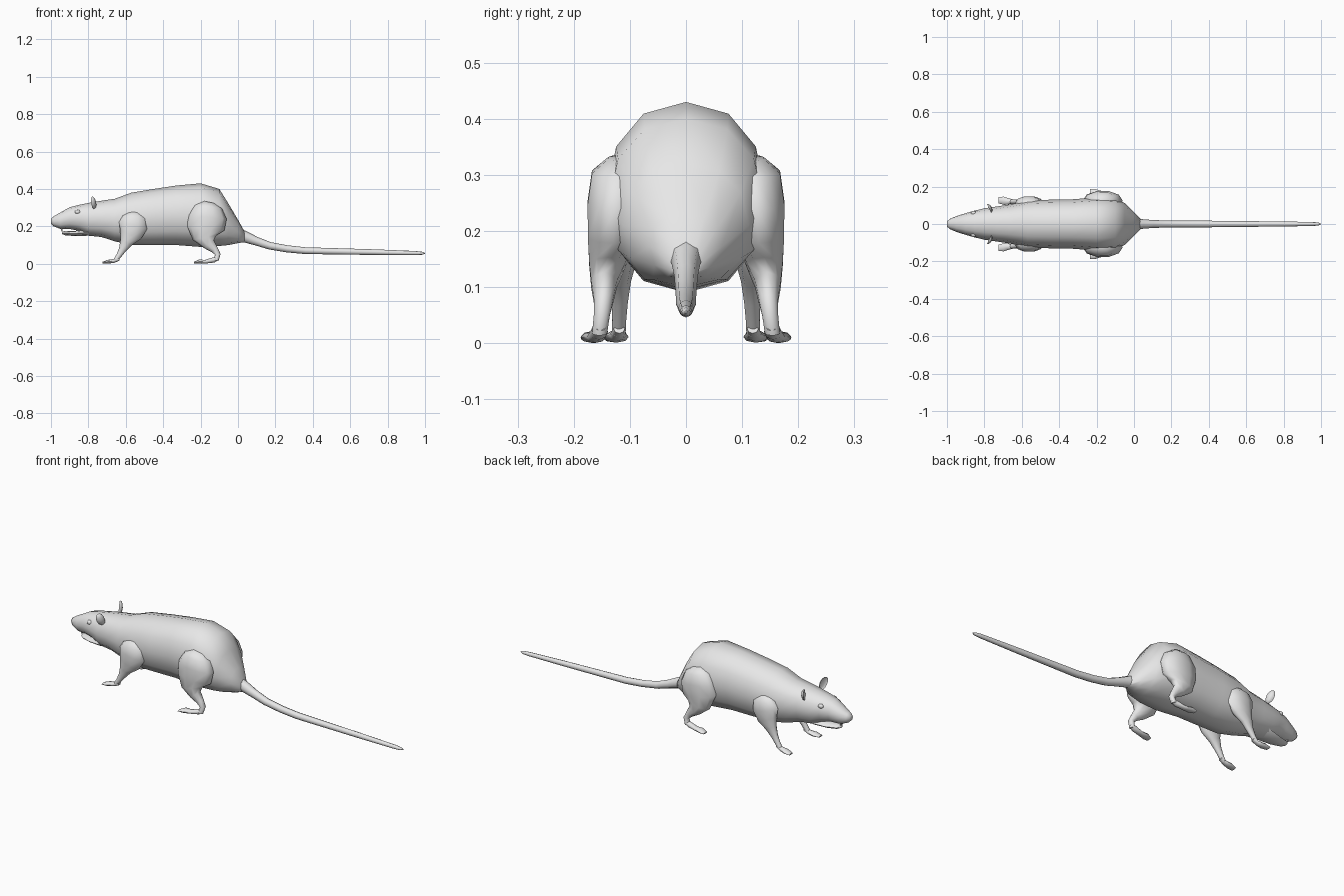
import bpy, bmesh, math
from mathutils import Vector, Matrix

grey = bpy.data.materials.new("grey_fur")
grey.diffuse_color = (0.8, 0.8, 0.8, 1)


def finish(name, bm, angle=60):
    bmesh.ops.recalc_face_normals(bm, faces=bm.faces)
    me = bpy.data.meshes.new(name)
    bm.to_mesh(me)
    bm.free()
    ob = bpy.data.objects.new(name, me)
    bpy.context.collection.objects.link(ob)
    me.materials.append(grey)
    bpy.ops.object.select_all(action='DESELECT')
    ob.select_set(True)
    bpy.context.view_layer.objects.active = ob
    bpy.ops.object.shade_smooth_by_angle(angle=math.radians(angle))
    return ob


def spow(v, p):
    return math.copysign(abs(v) ** p, v)


def tube(name, path, sides=8, side=1, upright=False, square=2.0):
    """Loft through (x, y, z, radius in the xz plane, radius along y)."""
    bm = bmesh.new()
    rings = []
    for i, (x, y, z, ru, ry) in enumerate(path):
        a, b = path[max(i - 1, 0)], path[min(i + 1, len(path) - 1)]
        t = Vector((1, 0, 0)) if upright else Vector((b[0] - a[0], 0, b[2] - a[2])).normalized()
        u = Vector((-t.z, 0, t.x))
        ring = []
        for k in range(sides):
            w = 2 * math.pi * k / sides
            c, s = spow(math.cos(w), 2 / square), spow(math.sin(w), 2 / square)
            p = Vector((x, y, z)) + u * ru * c + Vector((0, ry * s, 0))
            ring.append(bm.verts.new((p.x, p.y * side, max(p.z, 0))))
        rings.append(ring)
    for r, q in zip(rings, rings[1:]):
        for k in range(sides):
            j = (k + 1) % sides
            bm.faces.new((r[k], r[j], q[j], q[k]))
    bm.faces.new(rings[0])
    bm.faces.new(rings[-1])
    return finish(name, bm)


# Head and body: x, top, bottom, half width
profile = [
    (-1.0, .242, .215, .014), (-.985, .254, .20, .027), (-.95, .274, .186, .042),
    (-.90, .302, .186, .058), (-.85, .315, .176, .072), (-.80, .325, .15, .084),
    (-.73, .337, .143, .094), (-.66, .347, .12, .105), (-.57, .38, .10, .124),
    (-.45, .40, .10, .13), (-.33, .418, .10, .132), (-.20, .43, .09, .142),
    (-.10, .40, .095, .138), (-.05, .32, .10, .112), (0, .235, .11, .064),
    (.035, .172, .116, .028)]
tube("body", [(x, 0, (t + b) / 2, (t - b) / 2, w) for x, t, b, w in profile],
     sides=12, upright=True, square=2.2)

# Lower jaw, separated from the snout by the mouth gap
tube("lower_jaw", [(-.94, 0, .165, .006, .012), (-.925, 0, .164, .012, .026),
                   (-.87, 0, .162, .014, .042), (-.80, 0, .168, .018, .056),
                   (-.75, 0, .19, .02, .06)], upright=True)

# Tail
tube("tail", [(.0, 0, .155, .036, .034), (.04, 0, .143, .03, .026), (.10, 0, .12, .023, .021),
              (.17, 0, .096, .02, .019), (.26, 0, .08, .019, .018), (.36, 0, .07, .018, .018),
              (.73, 0, .062, .015, .014), (.95, 0, .057, .011, .011),
              (.985, 0, .056, .008, .008), (1.0, 0, .056, .002, .002)])

thigh = [(-.155, .115, .33, .03, .025), (-.16, .12, .305, .075, .05),
         (-.165, .125, .25, .105, .053), (-.172, .13, .19, .10, .047),
         (-.178, .14, .14, .065, .034), (-.155, .146, .105, .034, .024),
         (-.125, .147, .075, .02, .018), (-.108, .15, .05, .015, .015),
         (-.118, .154, .018, .014, .014)]
hind_foot = [(-.105, .152, .03, .008, .010), (-.13, .155, .02, .014, .016),
             (-.175, .16, .011, .010, .017), (-.21, .165, .011, .011, .023),
             (-.235, .17, .006, .004, .016)]
shoulder = [(-.55, .095, .28, .03, .02), (-.552, .108, .25, .065, .036),
            (-.56, .113, .205, .078, .037), (-.575, .116, .155, .06, .03),
            (-.598, .118, .115, .034, .021), (-.618, .118, .075, .02, .015),
            (-.638, .119, .042, .014, .013), (-.655, .12, .018, .011, .013)]
fore_foot = [(-.635, .119, .026, .009, .010), (-.665, .121, .015, .011, .015),
             (-.695, .124, .011, .010, .022), (-.725, .128, .006, .004, .017)]

for side, label in ((-1, "right"), (1, "left")):
    # Limbs and paws
    tube(label + "_hind_leg", thigh, 10, side)
    tube(label + "_hind_foot", hind_foot, 8, side)
    tube(label + "_front_leg", shoulder, 10, side)
    tube(label + "_front_foot", fore_foot, 8, side)

    # Cupped ear, hollow towards the front
    bm = bmesh.new()
    bmesh.ops.create_uvsphere(bm, u_segments=10, v_segments=6, radius=1)
    for v in bm.verts:
        if v.co.x < -.01:
            v.co.x *= -.3
    bmesh.ops.transform(bm, verts=bm.verts, matrix=(
        Matrix.Translation((-.775, side * .083, .326))
        @ Matrix.Rotation(side * math.radians(25), 4, 'Z')
        @ Matrix.Rotation(-side * math.radians(28), 4, 'X')
        @ Matrix.Diagonal((.016, .022, .036, 1))))
    finish(label + "_ear", bm)

    # Eye
    bm = bmesh.new()
    bmesh.ops.create_uvsphere(bm, u_segments=8, v_segments=6, radius=1)
    bmesh.ops.transform(bm, verts=bm.verts, matrix=(
        Matrix.Translation((-.857, side * .058, .277)) @ Matrix.Diagonal((.016, .012, .012, 1))))
    finish(label + "_eye", bm)

    # Incisors
    tube(label + "_upper_tooth", [(-.945, .006, .195, .006, .005), (-.94, .006, .174, .003, .004)], 6, side)
